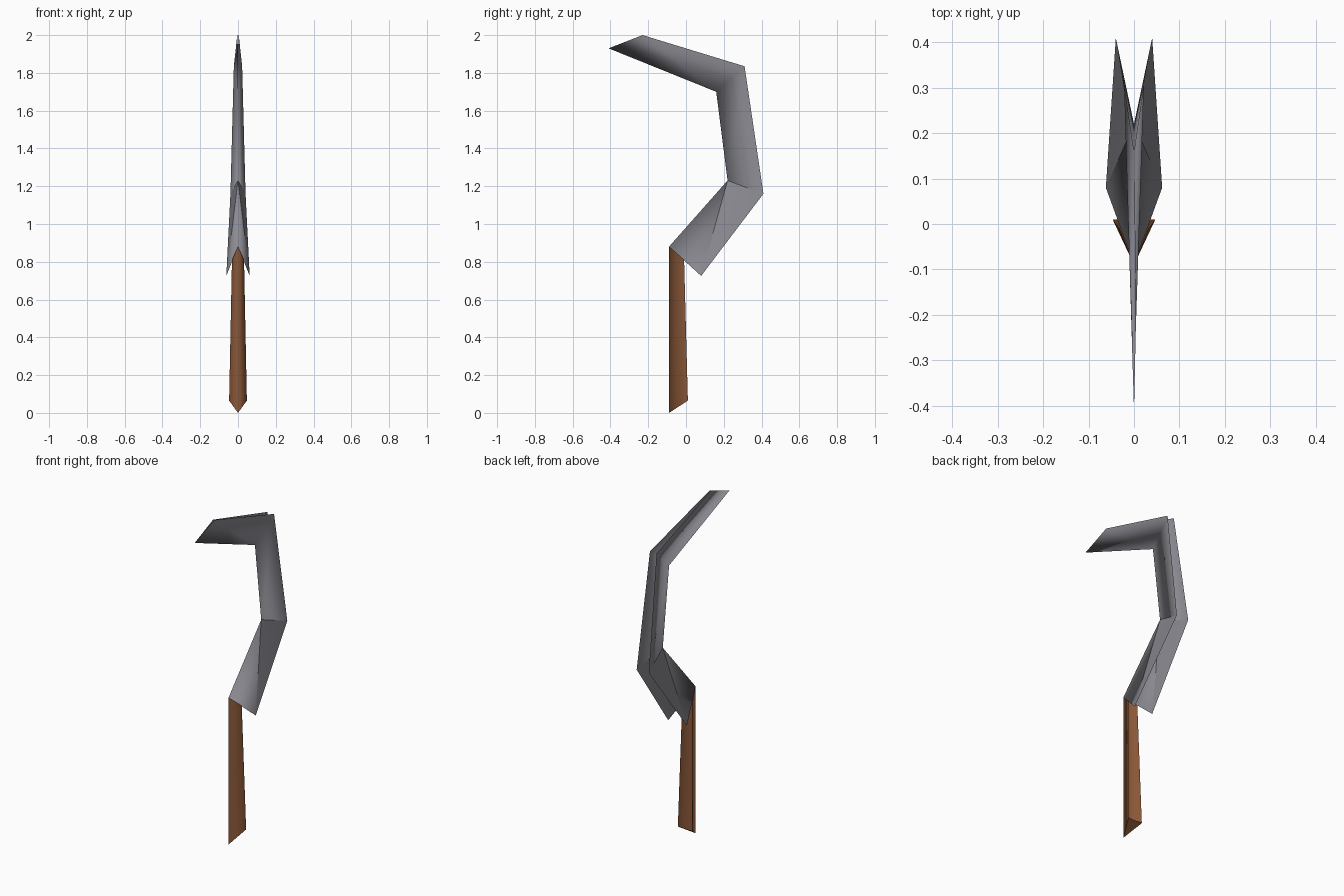
import bpy
import bmesh

cube = bpy.data.objects.get("Cube")
if cube:
    bpy.data.objects.remove(cube, do_unlink=True)


def make_material(name, rgb):
    mat = bpy.data.materials.new(name)
    mat.use_nodes = True
    color = (*rgb, 1.0)
    mat.diffuse_color = color
    bsdf = mat.node_tree.nodes["Principled BSDF"]
    bsdf.inputs["Base Color"].default_value = color
    bsdf.inputs["Roughness"].default_value = 0.8
    return mat


def finish(name, bm, mat):
    for face in bm.faces:
        face.smooth = True
    mesh = bpy.data.meshes.new(name)
    bm.to_mesh(mesh)
    bm.free()
    mesh.materials.append(mat)
    obj = bpy.data.objects.new(name, mesh)
    bpy.context.collection.objects.link(obj)
    return obj


def folded_sheet(bm, ridge, rim, creased=()):
    """Two mirrored walls joined along a ridge (y, z), open at the rim (x, y, z).
    Segments listed in creased are split on the diagonal with a crisp fold."""
    spine = [bm.verts.new((0, y, z)) for y, z in ridge]
    for side in (1, -1):
        edge = [bm.verts.new((side * x, y, z)) for x, y, z in rim]

        def wall(*verts):
            bm.faces.new(verts if side > 0 else verts[::-1])

        for i in range(len(spine) - 1):
            a, b, c, d = spine[i], edge[i], edge[i + 1], spine[i + 1]
            if i in creased:
                wall(a, b, d)
                wall(bm.verts.new(d.co), b, c)
            else:
                wall(a, b, c, d)


steel = make_material("dull steel", (0.26, 0.255, 0.285))
wood = make_material("brown wood", (0.25, 0.095, 0.038))

# Handle: a V-shaped grip open at the back, with a slanted end cap below
bm = bmesh.new()
folded_sheet(bm, [(-0.09, 0), (-0.09, 0.88)],
             [(0.047, 0.01, 0.065), (0.032, -0.01, 0.81)])
cap = [(0, -0.09, 0), (-0.047, 0.01, 0.065), (0.047, 0.01, 0.065)]
bm.faces.new([bm.verts.new(co) for co in cap])
finish("handle", bm, wood)

# Blade: a hooked V-shaped strip running from the collar to the tip
bm = bmesh.new()
folded_sheet(bm,
             [(-0.09, 0.88), (0.22, 1.23), (0.16, 1.70), (-0.41, 1.93)],
             [(0.062, 0.08, 0.725), (0.04, 0.41, 1.16),
              (0.022, 0.31, 1.835), (0.004, -0.23, 2.0)],
             creased=(0,))
finish("blade", bm, steel)
